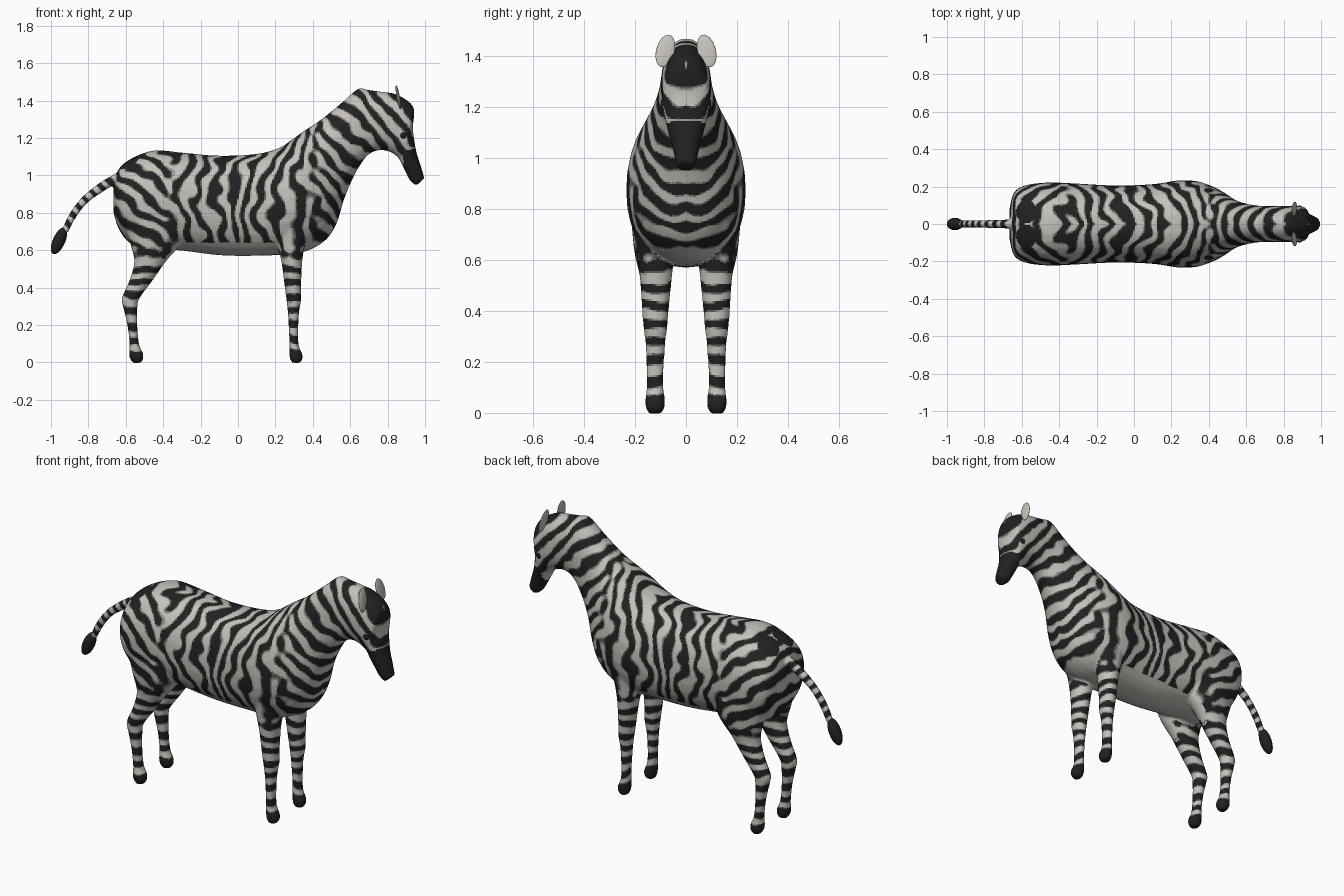
import bpy, bmesh
from math import sin, cos, pi, radians
from mathutils import Vector, noise

if "Cube" in bpy.data.objects:
    bpy.data.objects.remove(bpy.data.objects["Cube"])


def material(name, r, g, b):
    m = bpy.data.materials.new(name)
    m.diffuse_color = (r, g, b, 1)
    m.use_nodes = True
    m.node_tree.nodes["Principled BSDF"].inputs["Base Color"].default_value = m.diffuse_color
    return m


DARK = material("dark", 0.015, 0.015, 0.015)
MID_DARK = material("mid_dark", 0.12, 0.117, 0.108)
MID_LIGHT = material("mid_light", 0.32, 0.31, 0.29)
LIGHT = material("light", 0.56, 0.54, 0.50)


def spline(rows, steps=5):
    """Catmull-Rom through section rows."""
    out = []
    for i in range(len(rows) - 1):
        p0, p1 = rows[max(i - 1, 0)], rows[i]
        p2, p3 = rows[i + 1], rows[min(i + 2, len(rows) - 1)]
        for s in range(steps):
            t = s / steps
            out.append([0.5 * (2 * b + (c - a) * t + (2 * a - 5 * b + 4 * c - d) * t * t
                               + (3 * b - a - 3 * c + d) * t ** 3)
                        for a, b, c, d in zip(p0, p1, p2, p3)])
    return out + [list(rows[-1])]


def loft(bm, rows, side=1, power=0.9, n=32):
    """Rows: top x, top z, bottom x, bottom z, half width, centre y."""
    rings = []
    for tx, tz, bx, bz, w, yc in spline(rows):
        mid = Vector(((tx + bx) / 2, yc * side, (tz + bz) / 2))
        up = Vector(((tx - bx) / 2, 0, (tz - bz) / 2))
        ring = []
        for k in range(n):
            c, s = cos(2 * pi * k / n), sin(2 * pi * k / n)
            c = abs(c) ** power * (1 if c > 0 else -1)
            s = abs(s) ** power * (1 if s > 0 else -1)
            ring.append(bm.verts.new(mid + up * s + Vector((0, w * c, 0))))
        rings.append(ring)
    faces = [bm.faces.new((a[k], a[(k + 1) % n], b[(k + 1) % n], b[k]))
             for a, b in zip(rings, rings[1:]) for k in range(n)]
    faces += [bm.faces.new(rings[0]), bm.faces.new(rings[-1])]
    bmesh.ops.recalc_face_normals(bm, faces=faces)


# Trunk, neck and head in one sweep from rump to nose
trunk = [(-.665, .93, -.667, .81, .08), (-.64, 1.03, -.64, .72, .17),
         (-.57, 1.09, -.58, .64, .208), (-.45, 1.133, -.46, .59, .222),
         (-.3, 1.122, -.33, .60, .217), (-.1, 1.105, -.1, .573, .206),
         (.1, 1.115, .1, .57, .213), (.22, 1.147, .26, .578, .233),
         (.3, 1.2, .38, .60, .228), (.36, 1.243, .475, .66, .2),
         (.43, 1.288, .53, .75, .165), (.5, 1.343, .563, .86, .133),
         (.57, 1.402, .603, .96, .112), (.645, 1.465, .65, 1.05, .1),
         (.69, 1.458, .70, 1.113, .096), (.76, 1.448, .76, 1.135, .096),
         (.85, 1.432, .82, 1.122, .097), (.938, 1.365, .86, 1.09, .092),
         (.935, 1.25, .875, 1.06, .08), (.953, 1.13, .895, 1.02, .06),
         (.978, 1.05, .92, .972, .046), (.997, .985, .953, .945, .034)]

# Legs: front and back edge at each height, half width, centre y
front_leg = [(.38, .76, .19, .085, .125), (.355, .62, .215, .072, .118),
             (.342, .52, .235, .062, .118), (.338, .4, .25, .052, .12),
             (.338, .335, .259, .047, .12), (.327, .27, .266, .039, .12),
             (.322, .17, .272, .034, .121), (.325, .09, .274, .034, .121),
             (.344, .045, .274, .039, .121), (.345, .018, .278, .036, .121),
             (.332, -.003, .29, .024, .121)]
hind_leg = [(-.25, .76, -.61, .085, .13), (-.31, .63, -.575, .077, .125),
            (-.385, .54, -.555, .062, .12), (-.455, .44, -.58, .05, .12),
            (-.525, .345, -.621, .043, .12), (-.537, .3, -.615, .04, .12),
            (-.538, .2, -.592, .033, .121), (-.529, .1, -.58, .033, .121),
            (-.508, .05, -.583, .039, .121), (-.506, .02, -.578, .036, .121),
            (-.52, -.003, -.562, .024, .121)]
tail = [(-.60, 1.035, -.60, .97, .028), (-.68, .997, -.67, .943, .025),
        (-.763, .945, -.735, .903, .023), (-.843, .875, -.81, .847, .02),
        (-.905, .79, -.868, .77, .02), (-.942, .71, -.91, .69, .02)]

bm = bmesh.new()
loft(bm, [r + (0,) for r in trunk])
loft(bm, [r + (0,) for r in tail], power=1)
for side in (-1, 1):
    for leg in (front_leg, hind_leg):
        loft(bm, [(xf, z, xb, z, w, y) for xf, z, xb, w, y in leg], side, 1)
me = bpy.data.meshes.new("zebra_body")
bm.to_mesh(me)
bm.free()
body = bpy.data.objects.new("zebra_body", me)
bpy.context.collection.objects.link(body)
bpy.context.view_layer.objects.active = body
body.select_set(True)

# Fuse the sweeps into one soft skin
rm = body.modifiers.new("fuse", 'REMESH')
rm.mode = 'VOXEL'
rm.voxel_size = 0.0085
sm = body.modifiers.new("soften", 'SMOOTH')
sm.factor = 0.5
sm.iterations = 7
for name in ("fuse", "soften"):
    bpy.ops.object.modifier_apply(modifier=name)
for m in (DARK, MID_DARK, MID_LIGHT, LIGHT):
    body.data.materials.append(m)


def ramp(v, a, b):
    return min(max((v - a) / (b - a), 0), 1)


def coat(p, nrm):
    """Tone 0 (dark) to 3 (light) of the striped coat."""
    x, y, z = p.x, abs(p.y), p.z
    if z < .045 or (x > .885 and z < 1.14 + (x - .93) * .3):
        return 0
    if (x + .575) ** 2 + ((y - .065) * .9) ** 2 < .055 ** 2 and z > 1:
        return 0
    if nrm.z < -.55 and .5 < z < .64 and abs(x) < .48:
        return 3
    q = Vector((x, y, z))
    warp = 3.6 * noise.noise(q * 5) + 2.2 * noise.noise(q * 11 + Vector((7, 3, 1)))
    trunk_wave = sin(2 * pi * (x + .5 * y) / .088 + warp * 1.25)
    neck_wave = sin(2 * pi * (.75 * x + .66 * z) / .08 + warp * .8)
    leg_wave = sin(2 * pi * z / .075 + warp * .6)
    rump_wave = sin(2 * pi * (.6 * x + .8 * z) / .088 + warp)
    tail_wave = sin(2 * pi * (x + z) / .075)
    neck = ramp(x, .32, .5)
    leg = ramp(z, .64, .54)
    rump = ramp(x, -.3, -.42) * (1 - leg)
    v = trunk_wave * (1 - rump) + rump_wave * rump
    v = v * (1 - neck) + neck_wave * neck
    v = v * (1 - leg) + leg_wave * leg
    if x < -.68:
        v = tail_wave
    v += .55 * noise.noise(q * 17)
    return 0 if v < -.15 else 1 if v < .08 else 2 if v < .32 else 3


for f in body.data.polygons:
    f.material_index = coat(f.center, f.normal)
    f.use_smooth = True


def ellipsoid(name, loc, size, rot, mat):
    bpy.ops.mesh.primitive_uv_sphere_add(segments=28, ring_count=16, location=loc, rotation=rot)
    o = bpy.context.object
    o.name = name
    o.scale = size
    o.data.materials.append(mat)
    bpy.ops.object.shade_smooth()
    return o


# Tail tuft, ears and eyes
ellipsoid("tail_tuft", (-.957, .0, .65), (.033, .033, .077), (0, radians(24), 0), DARK)
for side, label in ((-1, "right"), (1, "left")):
    ellipsoid("ear_" + label, (.857, side * .081, 1.418), (.009, .036, .066),
              (radians(side * 14), radians(-10), 0), LIGHT)
    ellipsoid("eye_" + label, (.884, side * .077, 1.215), (.022, .022, .022), (0, 0, 0), DARK)
